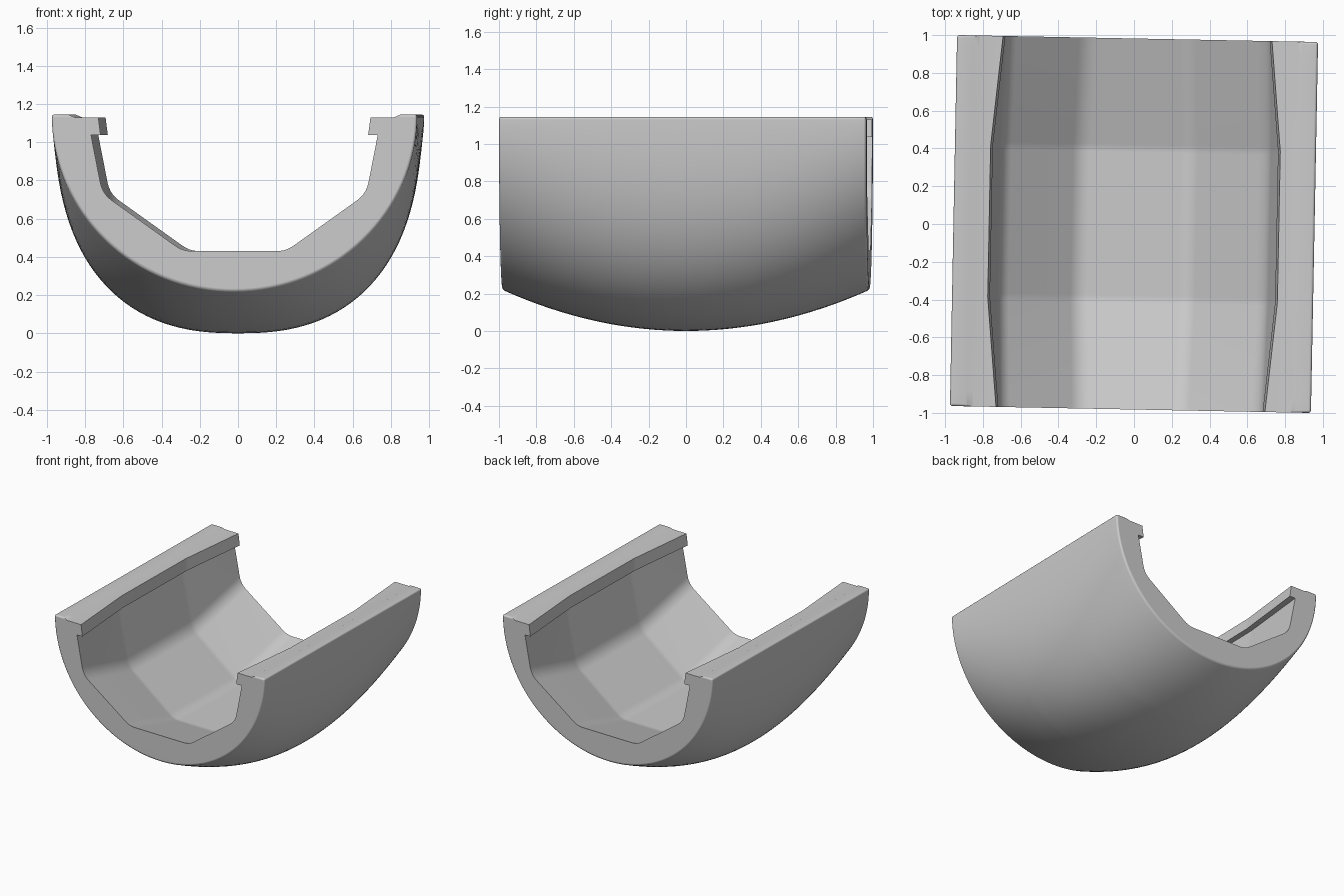
import bpy, bmesh, math
from mathutils import Vector

if "Cube" in bpy.data.objects:
    bpy.data.objects.remove(bpy.data.objects["Cube"], do_unlink=True)

HALF_LEN, HALF_WID, TOP = 0.982, 0.956, 1.145
BREAK = 0.4          # where the inner trough becomes level


def lerp(a, b, t):
    return a + (b - a) * t


def fillet(prev, corner, nxt, r, n=5):
    """Rounded corner as points on a quadratic curve."""
    prev, corner, nxt = Vector(prev), Vector(corner), Vector(nxt)
    a = corner + (prev - corner).normalized() * r
    b = corner + (nxt - corner).normalized() * r
    return [a.lerp(corner, i / n).lerp(corner.lerp(b, i / n), i / n) for i in range(n + 1)]


def half_inner(t):
    """Right half of the trough, centre floor to rim; t = 0 at ends, 1 in the middle."""
    floor = (lerp(0.27, 0.29, t), lerp(0.43, 0.26, t))
    knee = (lerp(0.69, 0.705, t), lerp(0.73, 0.58, t))
    wall = (lerp(0.75, 0.80, t), 1.037)
    lip = lerp(0.70, 0.755, t)
    pts = fillet((0, floor[1]), floor, knee, 0.05) + fillet(floor, knee, wall, 0.06)
    pts += [wall, (lip, 1.037), (lip + 0.012, 1.13), (0.835, 1.13), (0.87, TOP)]
    return [tuple(p) for p in pts]


def half_outer(y, n=32):
    """Outer shell, rim to bottom centre (bottom point included)."""
    u = (y / HALF_LEN) ** 2
    depth = TOP - 0.22 * u
    power = 2 / lerp(2.45, 2.0, u)
    pts = []
    for i in range(n + 1):
        a = i / n * math.pi / 2
        pts.append((HALF_WID * max(math.cos(a), 0) ** power, TOP - depth * math.sin(a) ** power))
    pts[-1] = (0, TOP - depth)
    return pts


def section(y):
    t = min(1, (HALF_LEN - abs(y)) / (HALF_LEN - BREAK))
    right = half_inner(t) + half_outer(y)
    left = [(-x, z) for x, z in reversed(right[:-1])]
    return [(x, y, z) for x, z in right + left]


# Shell lofted along its length
stations = [-HALF_LEN + 2 * HALF_LEN * i / 24 for i in range(25)]
stations = sorted([s for s in stations if abs(abs(s) - BREAK) > 0.035]
                  + [sg * (BREAK + d) for sg in (-1, 1) for d in (-0.02, 0, 0.02)])
bm = bmesh.new()
rings = [[bm.verts.new(p) for p in section(y)] for y in stations]
for r0, r1 in zip(rings, rings[1:]):
    for i in range(len(r0)):
        j = (i + 1) % len(r0)
        bm.faces.new((r0[i], r0[j], r1[j], r1[i]))
bm.faces.new(rings[0])
bm.faces.new(rings[-1])
bmesh.ops.recalc_face_normals(bm, faces=bm.faces)

# Soften the end rims on the outside and the outer top edges
soft = []
for e in bm.edges:
    mid = (e.verts[0].co + e.verts[1].co) / 2
    at_end = all(abs(abs(v.co.y) - HALF_LEN) < 1e-5 for v in e.verts)
    outer = all(abs(v.co.x) > 0.86 or v.co.z < 0.425 for v in e.verts)
    along = abs(e.verts[0].co.y - e.verts[1].co.y) > 0.01
    rim = abs(mid.x) > HALF_WID - 0.003 and abs(mid.z - TOP) < 1e-4
    wall_side = any(abs(v.co.x) > 0.5 and (v.co.x / HALF_WID) ** 2 + ((TOP - v.co.z) / 0.925) ** 2 > 0.99
                    for v in e.verts)
    if (at_end and (outer or wall_side)) or (along and rim):
        soft.append(e)
bmesh.ops.bevel(bm, geom=soft, offset=0.014, segments=3, profile=0.5,
                affect='EDGES', clamp_overlap=True)
mesh = bpy.data.meshes.new("trough_shell")
bm.to_mesh(mesh)
bm.free()
shell = bpy.data.objects.new("trough_shell", mesh)
bpy.context.collection.objects.link(shell)
shell.rotation_euler.z = math.radians(-1.1)

# Plain grey finish
grey = bpy.data.materials.new("plain_grey")
grey.use_nodes = True
color = (0.6, 0.6, 0.6, 1)
grey.diffuse_color = color
grey.node_tree.nodes["Principled BSDF"].inputs["Base Color"].default_value = color
mesh.materials.append(grey)

# Smooth shading with crisp edges
bpy.context.view_layer.objects.active = shell
shell.select_set(True)
bpy.ops.object.shade_smooth_by_angle(angle=math.radians(32))
weighted = shell.modifiers.new("even_normals", 'WEIGHTED_NORMAL')
weighted.keep_sharp = True
